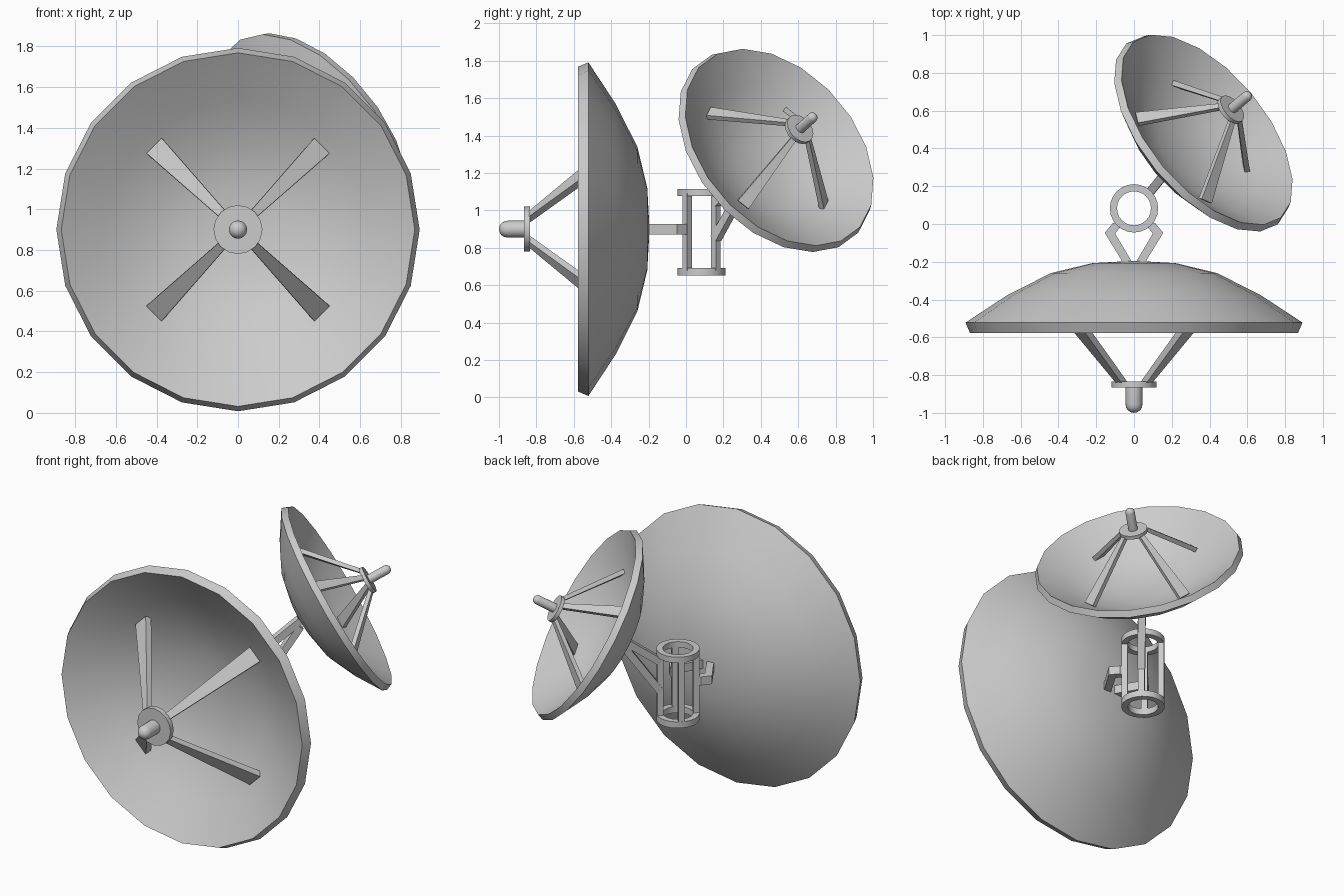
import bpy, bmesh
from math import sin, cos, pi, radians
from mathutils import Matrix, Vector

if "Cube" in bpy.data.objects:
    bpy.data.objects.remove(bpy.data.objects["Cube"])


def finish(name, bm, mat=None, smooth=False):
    if mat:
        bm.transform(mat)
    bmesh.ops.recalc_face_normals(bm, faces=bm.faces)
    me = bpy.data.meshes.new(name)
    bm.to_mesh(me)
    bm.free()
    ob = bpy.data.objects.new(name, me)
    bpy.context.collection.objects.link(ob)
    if smooth:
        bpy.ops.object.select_all(action='DESELECT')
        ob.select_set(True)
        bpy.context.view_layer.objects.active = ob
        bpy.ops.object.shade_smooth_by_angle(angle=radians(30))
    return ob


def lathe(name, profile, n, mat, closed=False):
    """Spin (radius, y) points around the y axis."""
    bm = bmesh.new()
    rings = []
    for r, y in profile:
        if r == 0:
            rings.append([bm.verts.new((0, y, 0))] * n)
        else:
            rings.append([bm.verts.new((r * sin(2 * pi * i / n), y, r * cos(2 * pi * i / n)))
                          for i in range(n)])
    pairs = list(zip(rings, rings[1:]))
    if closed:
        pairs.append((rings[-1], rings[0]))
    for a, b in pairs:
        for i in range(n):
            j = (i + 1) % n
            vs = list(dict.fromkeys([a[i], a[j], b[j], b[i]]))
            bm.faces.new(vs)
    return finish(name, bm, mat, True)


def bar(name, p, q, side, w0, w1, t0, t1, mat=None):
    """Tapered rectangular bar from p to q; width runs along side."""
    p, q, side = Vector(p), Vector(q), Vector(side).normalized()
    up = side.cross(q - p).normalized()
    bm = bmesh.new()
    ends = []
    for c, w, t in ((p, w0, t0), (q, w1, t1)):
        ends.append([bm.verts.new(c + side * w / 2 * a + up * t / 2 * b)
                     for a, b in ((-1, -1), (1, -1), (1, 1), (-1, 1))])
    for e in ends:
        bm.faces.new(e)
    for i in range(4):
        j = (i + 1) % 4
        bm.faces.new((ends[0][i], ends[0][j], ends[1][j], ends[1][i]))
    return finish(name, bm, mat)


def dish(prefix, mat, feed_end, feed_r):
    # curved shell with thick rim
    outer = [(0, -.195), (.22, -.207), (.44, -.26), (.67, -.376), (.892, -.522)]
    inner = [(.868, -.578), (.64, -.43), (.42, -.318), (.21, -.266), (0, -.255)]
    lathe(prefix + "_reflector", outer + inner, 20, mat)
    # four tapered feed struts
    for k in range(4):
        a = pi / 4 + k * pi / 2
        d, t = Vector((sin(a), 0, cos(a))), Vector((cos(a), 0, -sin(a)))
        bar(f"{prefix}_strut_{k + 1}", d * .57 + Vector((0, -.40, 0)),
            d * .085 + Vector((0, -.845, 0)), t, .105, .04, .04, .035, mat)
    # hub disc and round-ended feed horn
    lathe(prefix + "_hub", [(0, -.833), (.12, -.833), (.12, -.866), (0, -.866)], 16, mat)
    tip = [(feed_r * cos(i * pi / 8), feed_end + feed_r - feed_r * sin(i * pi / 8))
           for i in range(4)]
    lathe(prefix + "_feed", [(0, -.85), (feed_r, -.85)] + tip + [(0, feed_end)], 16, mat)


# large front dish
dish("large_dish", Matrix.Translation((0, 0, .9)), -1.0, .045)

# small tilted rear dish
small = (Matrix.Translation((.513, .605, 1.433)) @ Matrix.Rotation(radians(130), 4, 'Z')
         @ Matrix.Rotation(radians(-30), 4, 'X') @ Matrix.Scale(.7, 4)
         @ Matrix.Translation((0, .85, 0)))
dish("small_dish", small, -1.07, .04)

# mounting cage: two rings and four uprights
CY = .083
for name, z0, z1 in (("lower_ring", .652, .693), ("upper_ring", 1.077, 1.115)):
    stand = Matrix.Translation((0, CY, 0)) @ Matrix.Rotation(pi / 2, 4, 'X')
    lathe(name, [(.128, z0), (.128, z1), (.09, z1), (.09, z0)], 24, stand, True)
for k in range(4):
    a = pi / 4 + k * pi / 2
    d = Vector((sin(a), cos(a), 0))
    c = d * .108 + Vector((0, CY, 0))
    bar(f"upright_{k + 1}", c + Vector((0, 0, .68)), c + Vector((0, 0, 1.09)),
        d, .037, .037, .037, .037)

# bent brackets to the large dish
shape = [(.075, .012), (.112, .005), (.155, -.047), (.07, -.185), (.06, -.205),
         (.012, -.205), (.02, -.185), (.1, -.05), (.075, -.02)]
for side, name in ((-1, "left_bracket"), (1, "right_bracket")):
    bm = bmesh.new()
    f = bm.faces.new([bm.verts.new((side * x, y, .872)) for x, y in shape])
    ext = bmesh.ops.extrude_face_region(bm, geom=[f])
    bmesh.ops.translate(bm, vec=(0, 0, .055),
                        verts=[v for v in ext["geom"] if isinstance(v, bmesh.types.BMVert)])
    finish(name, bm)

# converging arms to the small dish
for name, z, end in (("upper_arm", 1.04, (.215, .33, 1.2)), ("lower_arm", .85, (.215, .33, 1.16))):
    bar(name, (.078, .16, z), end, (.643, -.6, 0), .045, .045, .045, .045)
